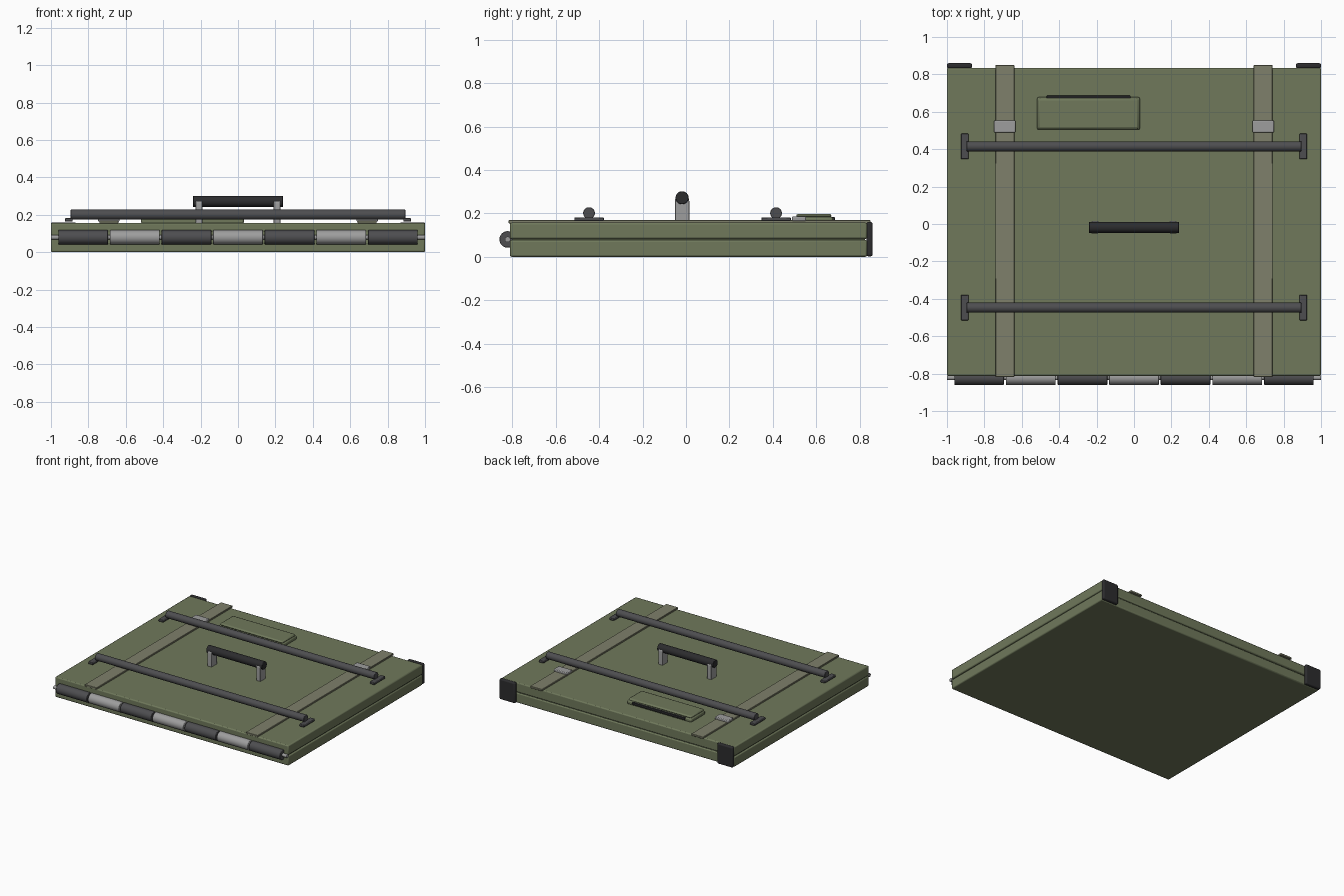
import bpy, bmesh
from math import pi, cos, sin
from mathutils import Matrix

if "Cube" in bpy.data.objects:
    bpy.data.objects.remove(bpy.data.objects["Cube"])


def material(name, rgb):
    m = bpy.data.materials.new(name)
    m.diffuse_color = (*rgb, 1)
    m.use_nodes = True
    m.node_tree.nodes["Principled BSDF"].inputs["Base Color"].default_value = m.diffuse_color
    return m


OLIVE = material("olive", (0.16, 0.19, 0.105))
WEB = material("webbing", (0.21, 0.215, 0.145))
DARK = material("dark_metal", (0.075, 0.075, 0.08))
STEEL = material("steel", (0.34, 0.34, 0.34))
BLACK = material("black_rubber", (0.025, 0.025, 0.027))


def finish(name, bm, mat, bevel=0, segments=2):
    bmesh.ops.recalc_face_normals(bm, faces=bm.faces)
    me = bpy.data.meshes.new(name)
    bm.to_mesh(me)
    bm.free()
    ob = bpy.data.objects.new(name, me)
    bpy.context.collection.objects.link(ob)
    me.materials.append(mat)
    if bevel:
        b = ob.modifiers.new("bevel", 'BEVEL')
        b.width, b.segments, b.limit_method = bevel, segments, 'ANGLE'
    bpy.context.view_layer.objects.active = ob
    ob.select_set(True)
    bpy.ops.object.shade_smooth_by_angle(angle=pi / 6)
    ob.select_set(False)
    return ob


def box(name, x, y, z, mat, bevel=0, segments=2):
    """Box from (min, max) ranges on each axis."""
    bm = bmesh.new()
    size = [r[1] - r[0] for r in (x, y, z)]
    mid = [(r[1] + r[0]) / 2 for r in (x, y, z)]
    bmesh.ops.create_cube(bm, size=1, matrix=Matrix.Translation(mid) @ Matrix.Diagonal((*size, 1)))
    return finish(name, bm, mat, bevel, segments)


def rod(name, x, y, z, radius, mat, bevel=0, sides=32):
    """Cylinder along x."""
    bm = bmesh.new()
    at = Matrix.Translation(((x[0] + x[1]) / 2, y, z)) @ Matrix.Rotation(pi / 2, 4, 'Y')
    bmesh.ops.create_cone(bm, cap_ends=True, segments=sides, radius1=radius, radius2=radius,
                          depth=x[1] - x[0], matrix=at)
    return finish(name, bm, mat, bevel)


# Case shells with a recessed core making the seam
box("lower_shell", (-1, 1), (-0.812, 0.835), (0, 0.077), OLIVE, 0.008)
box("upper_shell", (-1, 1), (-0.812, 0.835), (0.082, 0.157), OLIVE, 0.008)
box("seam_core", (-0.99, 0.99), (-0.802, 0.825), (0.06, 0.1), OLIVE)

# Front hinge: pin and alternating knuckles
rod("hinge_pin", (-1, 1), -0.822, 0.08, 0.013, STEEL, sides=16)
for i in range(7):
    cx = (i - 3) * 0.276
    rod(f"hinge_knuckle_{i + 1}", (cx - 0.133, cx + 0.133), -0.822, 0.08, 0.038,
        STEEL if i % 2 else DARK, 0.003)

# Lengthwise straps with buckles, and rear corner guards
for side, s in (("left", -1), ("right", 1)):
    def span(a, b):
        return tuple(sorted((s * a, s * b)))
    box(f"strap_{side}", span(0.64, 0.741), (-0.818, 0.85), (0.154, 0.169), WEB, 0.002, 1)
    box(f"buckle_{side}", span(0.634, 0.748), (0.489, 0.553), (0.165, 0.186), STEEL, 0.005)
    box(f"corner_guard_{side}", span(0.866, 1), (0.832, 0.86), (0.002, 0.16), BLACK, 0.009, 3)

# Two cross bars on end plates
for where, y in (("front", -0.447), ("rear", 0.415)):
    rod(f"cross_bar_{where}", (-0.895, 0.895), y, 0.201, 0.027, DARK, 0.003)
    for side, s in (("left", -1), ("right", 1)):
        cx = s * 0.905
        box(f"bar_plate_{where}_{side}", (cx - 0.02, cx + 0.02), (y - 0.068, y + 0.068),
            (0.164, 0.182), DARK, 0.004)

# Carry handle: round-topped posts and grip
HY = -0.018
for side, s in (("left", -1), ("right", 1)):
    bm = bmesh.new()
    outline = [(-0.033, 0.155), (0.033, 0.155)]
    outline += [(0.033 * cos(pi * i / 16), 0.257 + 0.033 * sin(pi * i / 16)) for i in range(17)]
    face = bm.faces.new([bm.verts.new((s * 0.209 - 0.018, HY + y, z)) for y, z in outline])
    top = bmesh.ops.extrude_face_region(bm, geom=[face])["geom"]
    bmesh.ops.translate(bm, vec=(0.036, 0, 0),
                        verts=[v for v in top if isinstance(v, bmesh.types.BMVert)])
    finish(f"handle_post_{side}", bm, STEEL, 0.003)
rod("handle_grip", (-0.24, 0.24), HY, 0.272, 0.03, BLACK, 0.003)

# Flat pouch with its dark rear hinge strip
box("pouch", (-0.519, 0.032), (0.504, 0.678), (0.152, 0.184), OLIVE, 0.01)
box("pouch_lid", (-0.512, 0.025), (0.508, 0.67), (0.178, 0.198), OLIVE, 0.01)
box("pouch_strip", (-0.468, -0.018), (0.672, 0.686), (0.165, 0.183), BLACK, 0.003)
